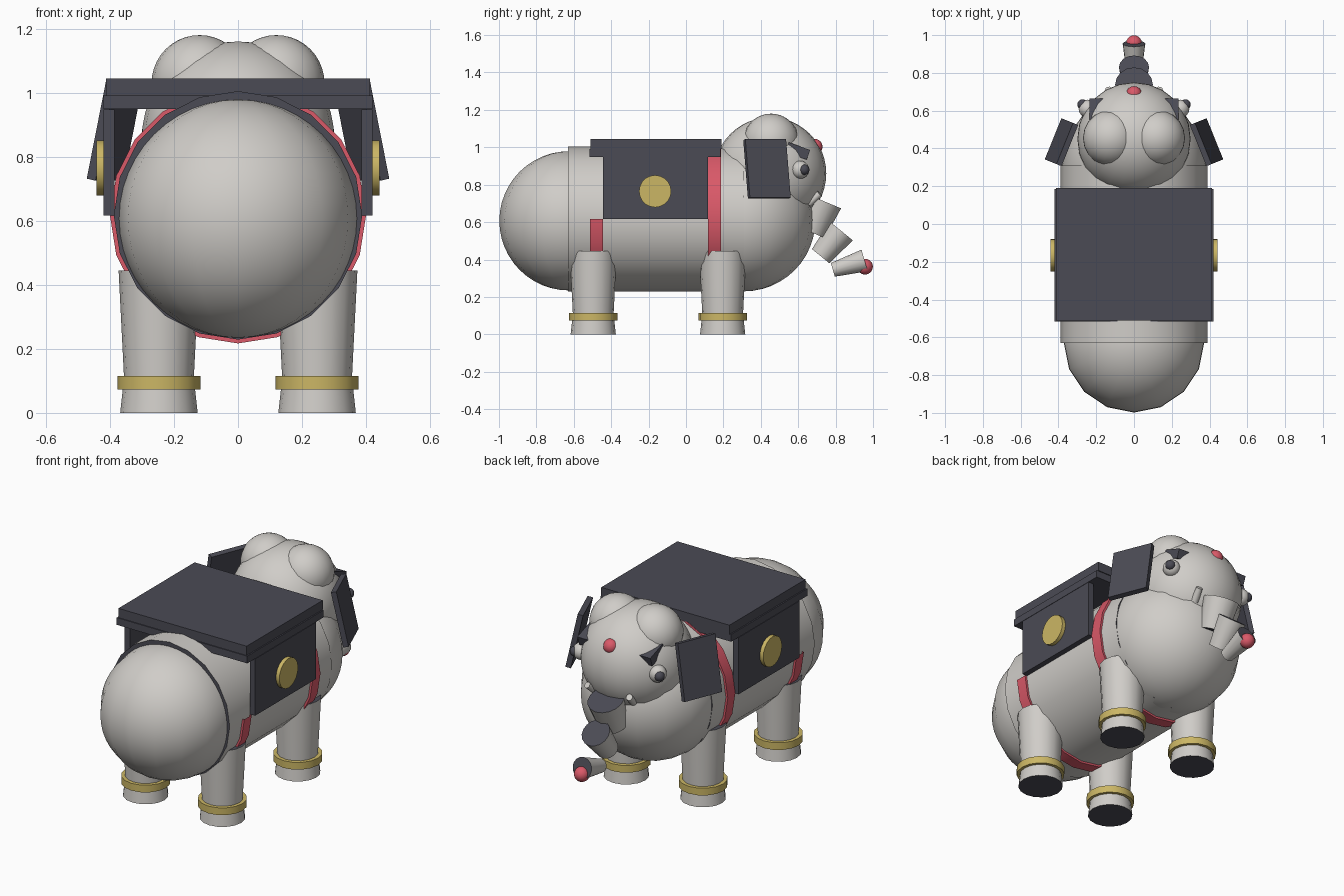
import bpy, bmesh, math
from mathutils import Vector, Matrix

cube = bpy.data.objects.get("Cube")
if cube:
    bpy.data.objects.remove(cube, do_unlink=True)


def material(name, rgb):
    m = bpy.data.materials.new(name)
    m.use_nodes = True
    m.diffuse_color = (*rgb, 1)
    m.node_tree.nodes["Principled BSDF"].inputs["Base Color"].default_value = (*rgb, 1)
    return m


SKIN = material("pale grey", (0.63, 0.61, 0.58))
DARK = material("dark slate", (0.07, 0.07, 0.09))
PINK = material("rose pink", (0.70, 0.10, 0.14))
GOLD = material("soft gold", (0.60, 0.47, 0.13))


def finish(name, bm, mats, smooth=True):
    me = bpy.data.meshes.new(name)
    bm.to_mesh(me)
    bm.free()
    for m in mats:
        me.materials.append(m)
    ob = bpy.data.objects.new(name, me)
    bpy.context.collection.objects.link(ob)
    if smooth:
        bpy.ops.object.select_all(action="DESELECT")
        ob.select_set(True)
        bpy.context.view_layer.objects.active = ob
        bpy.ops.object.shade_smooth_by_angle(angle=math.radians(35))
    return ob


def ball(name, centre, r, mat, seg=16, rings=16):
    bm = bmesh.new()
    bmesh.ops.create_uvsphere(bm, u_segments=seg, v_segments=rings, radius=r,
                              matrix=Matrix.Translation(centre))
    return finish(name, bm, [mat])


def tube(name, start, end, r1, r2, mat, seg=16, cap=None, keep_below=None):
    """Tapered cylinder between two points, with its own cap colour."""
    a, b = Vector(start), Vector(end)
    turn = (b - a).to_track_quat("Z", "Y").to_matrix().to_4x4()
    bm = bmesh.new()
    bmesh.ops.create_cone(bm, cap_ends=True, segments=seg, radius1=r1, radius2=r2,
                          depth=(b - a).length,
                          matrix=Matrix.Translation((a + b) / 2) @ turn)
    for f in bm.faces:
        f.material_index = 1 if cap and len(f.verts) > 4 else 0
    if keep_below is not None:
        bmesh.ops.bisect_plane(bm, geom=bm.verts[:] + bm.edges[:] + bm.faces[:],
                               plane_co=(0, 0, keep_below), plane_no=(0, 0, 1),
                               clear_outer=True)
    return finish(name, bm, [mat, cap] if cap else [mat])


def box(name, centre, size, mat, turn=Matrix.Identity(4)):
    bm = bmesh.new()
    bmesh.ops.create_cube(bm, size=1, matrix=Matrix.Translation(centre) @ turn
                          @ Matrix.Diagonal((*size, 1)))
    return finish(name, bm, [mat], smooth=False)


# Body with rounded rump and chest
MID = 0.617
tube("body", (0, -0.63, MID), (0, 0.31, MID), 0.388, 0.388, SKIN, 20, DARK)
ball("rump", (0, -0.626, MID - 0.01), 0.372, SKIN, rings=24)
ball("chest", (0, 0.31, MID - 0.005), 0.382, SKIN, rings=24)

# Head with two domes and a forehead jewel
ball("head", (0, 0.45, 0.86), 0.30, SKIN, 24, 24)
ball("forehead_jewel", (0, 0.688, 1.003), 0.042, PINK)

# Trunk of three tapered segments and a ball at the tip
tube("trunk_upper", (0, 0.737, 0.712), (0, 0.668, 0.546), 0.10, 0.08, SKIN, 16, DARK)
tube("trunk_middle", (0, 0.83, 0.553), (0, 0.72, 0.418), 0.08, 0.06, SKIN, 16, DARK)
tube("trunk_lower", (0, 0.955, 0.395), (0, 0.785, 0.345), 0.06, 0.038, SKIN, 16, DARK)
ball("trunk_tip", (0, 0.957, 0.362), 0.042, PINK)

# Straps around the body: full one in front, lower half behind
tube("front_strap", (0, 0.118, MID), (0, 0.187, MID), 0.40, 0.40, PINK, 20)
tube("rear_strap", (0, -0.513, MID), (0, -0.445, MID), 0.40, 0.40, PINK, 20,
     keep_below=MID)

# Saddle slabs
box("saddle_top", (0, -0.16, 1.018), (0.825, 0.70, 0.054), DARK)
box("saddle_base", (0, -0.165, 0.97), (0.84, 0.70, 0.042), DARK)

for side, s in (("left", 1), ("right", -1)):
    # Saddle side panel with a gold disc
    box(side + "_saddle_panel", (s * 0.403, -0.163, 0.782), (0.034, 0.56, 0.33), DARK)
    tube(side + "_disc", (s * 0.41, -0.165, 0.765), (s * 0.442, -0.165, 0.765),
         0.086, 0.086, GOLD, 20)

    # Head domes, ears, eyes, brows and small tusks
    ball(side + "_dome", (s * 0.12, 0.455, 1.03), 0.15, SKIN, 20, 20)
    ear_turn = (Matrix.Rotation(s * math.radians(22), 4, "Z")
                @ Matrix.Rotation(-s * math.radians(12), 4, "Y"))
    box(side + "_ear", (s * 0.384, 0.433, 0.885), (0.03, 0.235, 0.32), DARK, ear_turn)
    ball(side + "_eye", (s * 0.245, 0.61, 0.88), 0.048, SKIN)
    ball(side + "_pupil", (s * 0.272, 0.632, 0.88), 0.028, DARK)
    box(side + "_brow", (s * 0.17, 0.584, 0.985), (0.13, 0.15, 0.055), DARK,
        Matrix.Rotation(math.radians(-20), 4, "X"))
    tube(side + "_tusk", (s * 0.12, 0.655, 0.70), (s * 0.135, 0.715, 0.752),
         0.022, 0.018, SKIN, 12)

    # Legs with a flared foot and a gold anklet
    for end, y in (("rear", -0.496), ("front", 0.196)):
        x, tag = s * 0.247, f"{side}_{end}"
        tube(tag + "_leg", (x, y, 0.09), (x, y, 0.445), 0.108, 0.126, SKIN, 16, DARK)
        tube(tag + "_foot", (x, y, 0), (x, y, 0.10), 0.121, 0.11, SKIN, 16, DARK)
        tube(tag + "_anklet", (x, y, 0.073), (x, y, 0.115), 0.13, 0.13, GOLD, 16)
